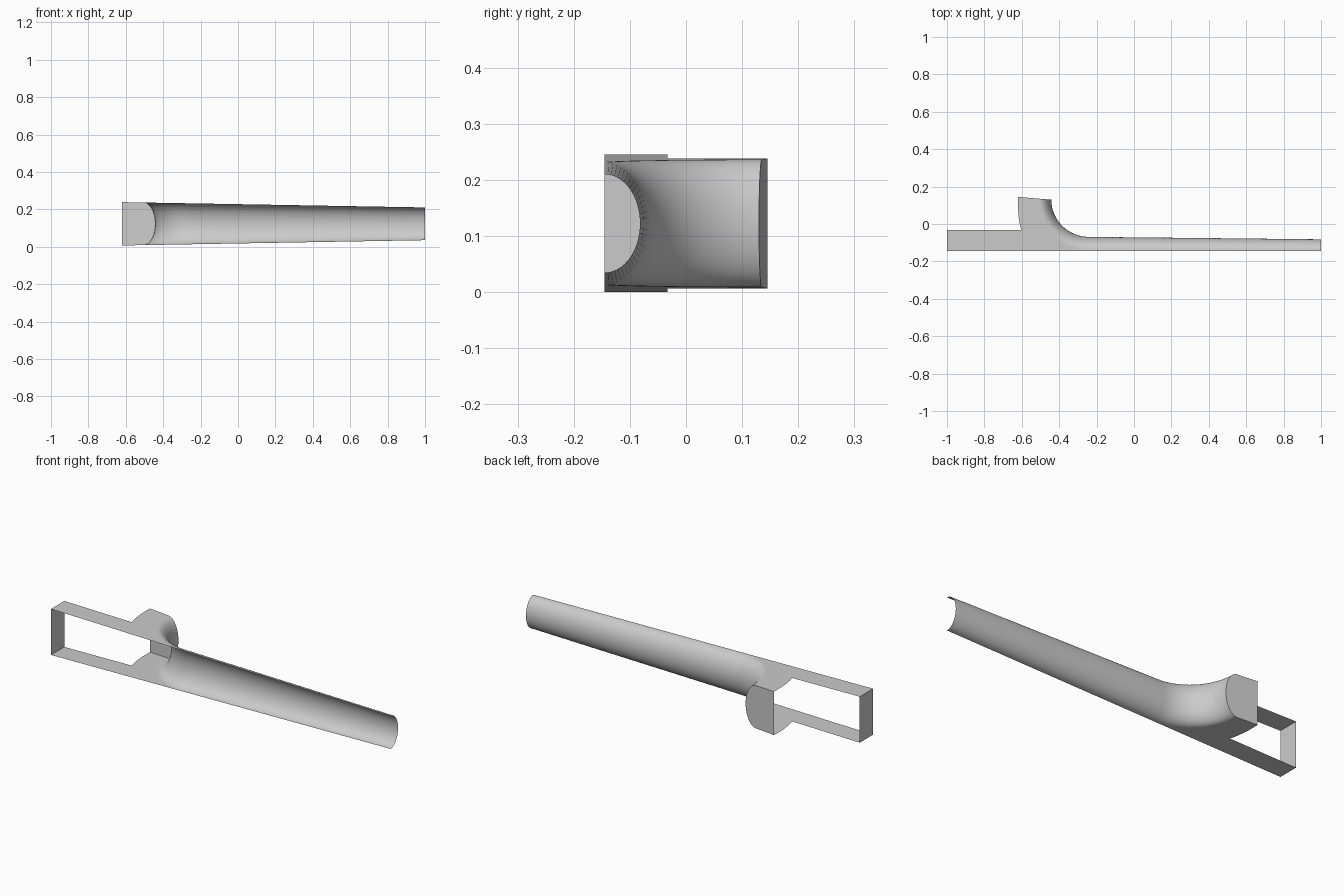
import bpy
from math import sin, cos, pi

if "Cube" in bpy.data.objects:
    bpy.data.objects.remove(bpy.data.objects["Cube"])

MID_Z = 0.1225   # mirror height of the top and bottom halves
FRONT = -0.145   # open front edge


def half_height(x):
    # The whole body tapers evenly towards +x
    return 0.1225 - 0.0175 * (x + 1)


def make_sheet(name, verts, faces):
    mesh = bpy.data.meshes.new(name)
    mesh.from_pydata(verts, [], faces)
    mesh.update()
    obj = bpy.data.objects.new(name, mesh)
    bpy.context.collection.objects.link(obj)
    return obj


# Paths of the channel: outer rim (base) and deepest line (crest)
ARC = 24
base = [(1.0, FRONT), (0.4, FRONT)]
crest = [(1.0, -0.082), (0.4, -0.0755)]
for i in range(ARC + 1):
    a = 0.5 * pi * i / ARC
    base.append((-0.24 - 0.265 * sin(a), 0.135 - 0.28 * cos(a)))
    crest.append((-0.24 - 0.202 * sin(a), 0.130 - 0.199 * cos(a)))


def section(b, c, steps=32):
    # Half-ellipse from the top rim through the crest to the bottom rim
    pts = []
    for k in range(steps + 1):
        t = pi * k / steps
        x = b[0] + (c[0] - b[0]) * sin(t)
        y = b[1] + (c[1] - b[1]) * sin(t)
        pts.append((x, y, MID_Z + half_height(x) * cos(t)))
    return pts


# Half-pipe channel with its bend
rows = [section(b, c) for b, c in zip(base, crest)]
n = len(rows[0])
faces = [(i * n + k, (i + 1) * n + k, (i + 1) * n + k + 1, i * n + k + 1)
         for i in range(len(rows) - 1) for k in range(n - 1)]
channel = make_sheet("channel", [p for r in rows for p in r], faces)

# Flat top and bottom plates, bounded by the channel rim
outline = [(-1, FRONT)] + base[2:] + [
    (-0.62, 0.145), (-0.62, 0.08), (-0.617, 0.04), (-0.611, 0),
    (-0.603, -0.033), (-1, -0.033)]
for name, side in (("top_plate", 1), ("bottom_plate", -1)):
    verts = [(x, y, MID_Z + side * half_height(x)) for x, y in outline]
    order = list(range(len(verts)))
    make_sheet(name, verts, [order if side > 0 else order[::-1]])

# End plate closing the narrow frame
h = half_height(-1)
make_sheet("end_plate",
           [(-1, y, MID_Z + s * h) for y, s in
            ((FRONT, 1), (-0.033, 1), (-0.033, -1), (FRONT, -1))],
           [(0, 1, 2, 3)])

# D-shaped cap closing the branch
h = half_height(-0.62)
cap = [(-0.62, 0.145, MID_Z + h)] + rows[-1] + [(-0.62, 0.145, MID_Z - h)]
make_sheet("branch_cap", cap, [list(range(len(cap)))])

# Smooth shading on the channel
bpy.ops.object.select_all(action='DESELECT')
channel.select_set(True)
bpy.context.view_layer.objects.active = channel
bpy.ops.object.shade_smooth_by_angle()
